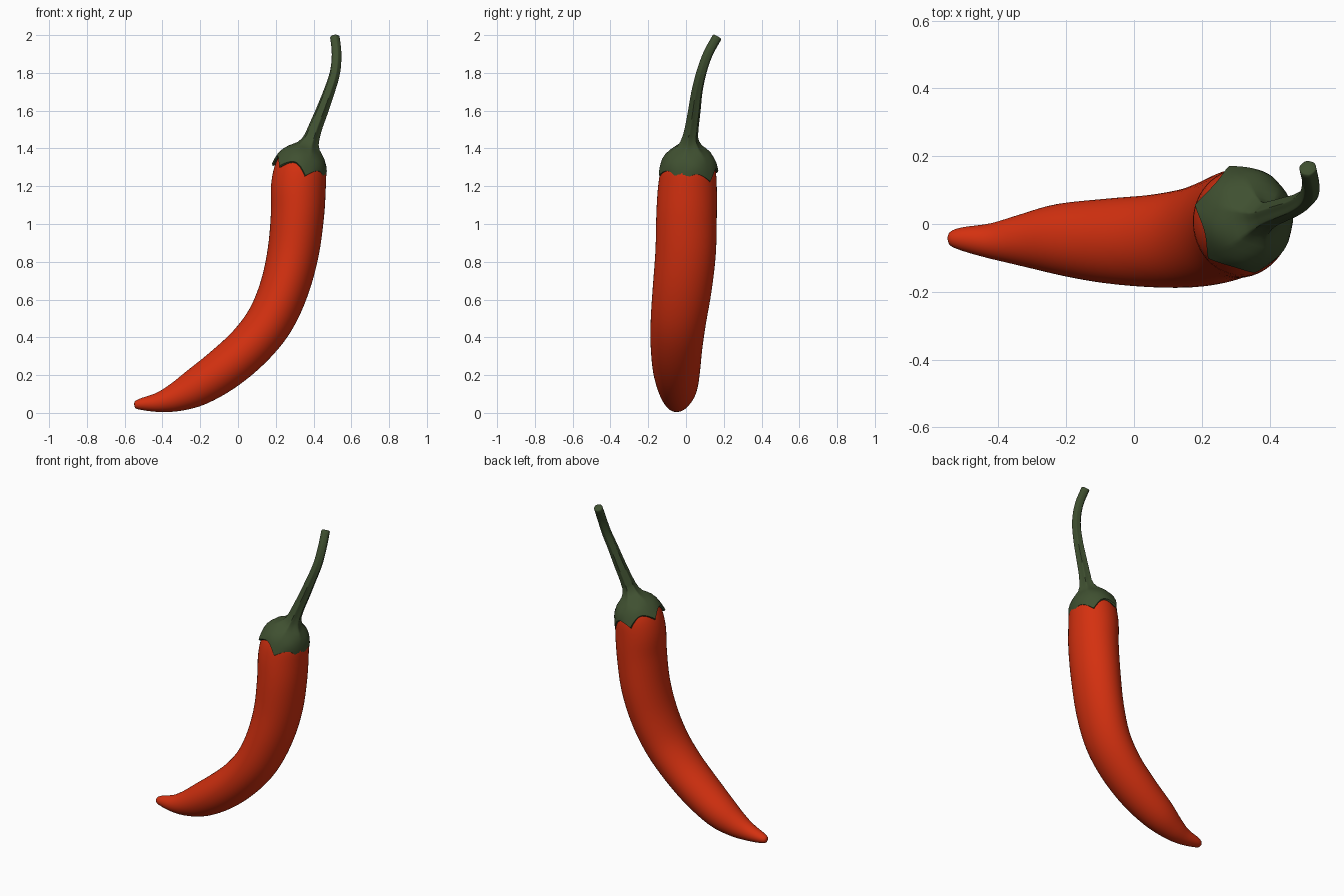
import bpy, bmesh, math
from mathutils import Vector

if "Cube" in bpy.data.objects:
    bpy.data.objects.remove(bpy.data.objects["Cube"])


def material(name, rgb):
    m = bpy.data.materials.new(name)
    m.diffuse_color = (*rgb, 1)
    m.use_nodes = True
    m.node_tree.nodes["Principled BSDF"].inputs["Base Color"].default_value = m.diffuse_color
    return m


def spline(keys, steps):
    """Catmull-Rom through tuples of any length."""
    out = []
    n = len(keys)
    for i in range(n - 1):
        p0, p1, p2, p3 = (keys[max(0, min(n - 1, i + k))] for k in (-1, 0, 1, 2))
        for s in range(steps):
            t = s / steps
            out.append(tuple(0.5 * (2 * b + (c - a) * t + (2 * a - 5 * b + 4 * c - d) * t * t
                                    + (3 * b - a - 3 * c + d) * t ** 3)
                             for a, b, c, d in zip(p0, p1, p2, p3)))
    out.append(keys[-1])
    return out


def frame(t):
    t = t.normalized()
    u = Vector((0, 1, 0)).cross(t).normalized()
    return t, u, t.cross(u)


def loft(name, rings, mat, angle):
    bm = bmesh.new()
    rows = [[bm.verts.new(p) for p in ring] for ring in rings]
    n = len(rows[0])
    for a, b in zip(rows, rows[1:]):
        for i in range(n):
            j = (i + 1) % n
            bm.faces.new((a[i], a[j], b[j], b[i]))
    bm.faces.new(rows[0][::-1])
    bm.faces.new(rows[-1])
    bmesh.ops.recalc_face_normals(bm, faces=bm.faces)
    me = bpy.data.meshes.new(name)
    bm.to_mesh(me)
    bm.free()
    ob = bpy.data.objects.new(name, me)
    bpy.context.collection.objects.link(ob)
    me.materials.append(mat)
    bpy.ops.object.select_all(action='DESELECT')
    ob.select_set(True)
    bpy.context.view_layer.objects.active = ob
    bpy.ops.object.shade_smooth_by_angle(angle=math.radians(angle))
    return ob


red = material("pepper red", (0.66, 0.03, 0.005))
green = material("stem green", (0.05, 0.08, 0.03))

# Fruit: x, y, z, radius in the bend plane, radius across it
fruit = [
    (-0.549, -0.043, 0.042, 0.008, 0.008),
    (-0.540, -0.043, 0.043, 0.021, 0.022),
    (-0.505, -0.044, 0.047, 0.033, 0.035),
    (-0.42, -0.050, 0.056, 0.052, 0.053),
    (-0.33, -0.048, 0.082, 0.076, 0.077),
    (-0.22, -0.045, 0.135, 0.101, 0.105),
    (-0.08, -0.050, 0.228, 0.115, 0.125),
    (0.06, -0.050, 0.350, 0.120, 0.137),
    (0.17, -0.040, 0.490, 0.125, 0.147),
    (0.245, -0.020, 0.660, 0.130, 0.156),
    (0.292, -0.002, 0.850, 0.136, 0.160),
    (0.315, 0.003, 1.050, 0.141, 0.160),
    (0.320, 0.008, 1.200, 0.145, 0.155),
    (0.334, 0.014, 1.300, 0.135, 0.142),
    (0.349, 0.018, 1.350, 0.108, 0.112),
    (0.356, 0.018, 1.370, 0.060, 0.060),
]
SIDES = 48
pts = spline(fruit, 4)
rings = []
for i, p in enumerate(pts):
    a, b = pts[max(i - 1, 0)], pts[min(i + 1, len(pts) - 1)]
    t, u, v = frame(Vector(b[:3]) - Vector(a[:3]))
    rings.append([Vector(p[:3]) + u * p[3] * math.cos(k * math.tau / SIDES)
                  + v * p[4] * math.sin(k * math.tau / SIDES) for k in range(SIDES)])
loft("pepper_fruit", rings, red, 60)

# Calyx cap with six pointed lobes: height along axis, radius, lobe drop, rib size
SIDES = 72
base = Vector((0.335, 0.015, 1.31))
axis, U, V = frame(Vector((0.35, 0.03, 0.93)))
cap = [
    (0.012, 0.110, 0.045, 0.0),
    (-0.004, 0.137, 0.050, 0.012),
    (0.002, 0.145, 0.048, 0.012),
    (0.025, 0.138, 0.030, 0.006),
    (0.050, 0.124, 0.015, 0.006),
    (0.075, 0.102, 0.004, 0.008),
    (0.092, 0.079, 0.0, 0.009),
    (0.110, 0.058, 0.0, 0.009),
    (0.135, 0.044, 0.0, 0.007),
]


def lobe(a):
    return 1 - abs(math.sin(3 * (a - math.radians(45))))


rings = []
for h, r, drop, rib in cap:
    ring = []
    for k in range(SIDES):
        a = k * math.tau / SIDES
        f = lobe(a)
        rr = r + rib * (f - 0.3)
        ring.append(base + axis * (h - drop * f) + U * rr * math.cos(a)
                    + V * rr * 1.06 * math.sin(a))
    rings.append(ring)

# Stem: continues the cap along a curve, with fading ribs
stem = spline([
    (0.393, 0.023, 1.465, 0.038, 0.006),
    (0.413, 0.032, 1.520, 0.034, 0.005),
    (0.445, 0.044, 1.600, 0.031, 0.005),
    (0.482, 0.058, 1.700, 0.028, 0.004),
    (0.513, 0.081, 1.800, 0.026, 0.003),
    (0.522, 0.116, 1.900, 0.025, 0.002),
    (0.513, 0.164, 1.988, 0.025, 0.001),
], 4)
for i, p in enumerate(stem):
    a, b = stem[max(i - 1, 0)], stem[min(i + 1, len(stem) - 1)]
    t, u, v = frame(Vector(b[:3]) - Vector(a[:3]))
    ring = []
    for k in range(SIDES):
        ang = k * math.tau / SIDES
        rr = p[3] + p[4] * (lobe(ang) - 0.3)
        ring.append(Vector(p[:3]) + u * rr * math.cos(ang) + v * rr * math.sin(ang))
    rings.append(ring)
# slightly rounded cut end
c = Vector(stem[-1][:3])
rings.append([c + (q - c) * 0.85 + t * 0.004 for q in rings[-1]])
loft("calyx_and_stem", rings, green, 50)
